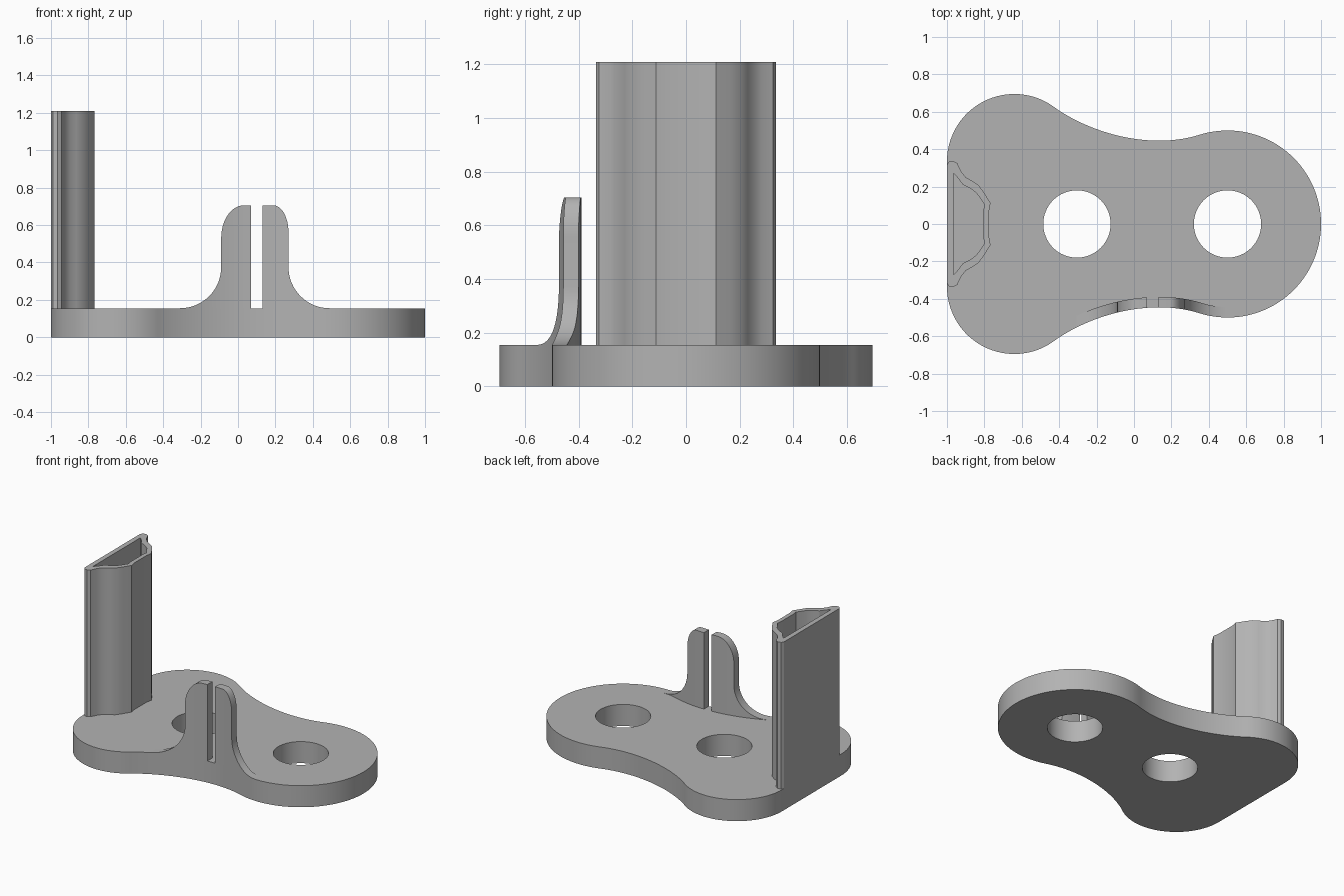
import bpy, bmesh
from math import sin, cos, pi, radians
from mathutils import Vector
from mathutils.geometry import interpolate_bezier

cube = bpy.data.objects.get("Cube")
if cube:
    bpy.data.objects.remove(cube)

GREY = (0.45, 0.45, 0.45, 1)
grey = bpy.data.materials.new("grey plastic")
grey.use_nodes = True
grey.diffuse_color = GREY
grey.node_tree.nodes["Principled BSDF"].inputs["Base Color"].default_value = GREY

BASE = 0.155


def arc(cx, cy, rx, ry, start, end, n):
    angles = [radians(start + (end - start) * i / n) for i in range(n + 1)]
    return [(cx + rx * cos(a), cy + ry * sin(a)) for a in angles]


def mirror_y(points):
    return [(x, -y) for x, y in reversed(points)]


def finish(obj):
    obj.data.materials.clear()
    obj.data.materials.append(grey)
    bpy.ops.object.select_all(action="DESELECT")
    obj.select_set(True)
    bpy.context.view_layer.objects.active = obj
    bpy.ops.object.shade_smooth_by_angle(angle=radians(25))


def extrude_loops(name, loops, z0, z1):
    """Fill closed outlines (inner loops become holes) and extrude them."""
    curve = bpy.data.curves.new(name, "CURVE")
    curve.dimensions = "2D"
    curve.fill_mode = "BOTH"
    curve.extrude = (z1 - z0) / 2
    for loop in loops:
        spline = curve.splines.new("POLY")
        spline.points.add(len(loop) - 1)
        for p, (x, y) in zip(spline.points, loop):
            p.co = (x, y, 0, 1)
        spline.use_cyclic_u = True
    temp = bpy.data.objects.new(name + " outline", curve)
    bpy.context.collection.objects.link(temp)
    mesh = bpy.data.meshes.new_from_object(
        temp.evaluated_get(bpy.context.evaluated_depsgraph_get()))
    bpy.data.objects.remove(temp)
    bm = bmesh.new()
    bm.from_mesh(mesh)
    bmesh.ops.remove_doubles(bm, verts=bm.verts, dist=0.0002)
    bmesh.ops.translate(bm, verts=bm.verts, vec=(0, 0, (z0 + z1) / 2))
    bmesh.ops.recalc_face_normals(bm, faces=bm.faces)
    bm.to_mesh(mesh)
    bm.free()
    obj = bpy.data.objects.new(name, mesh)
    bpy.context.collection.objects.link(obj)
    finish(obj)


# Base plate: two corner lobes, concave waists, one big round end, two holes
waist = [(p.x, p.y) for p in interpolate_bezier(
    Vector((-0.43, 0.627)), Vector((-0.23, 0.483)),
    Vector((0.09, 0.395)), Vector((0.35, 0.477)), 40)]
upper = arc(-0.64, 0.335, 0.36, 0.36, 180, 54.3, 32) + waist[1:-1] \
    + arc(0.5, 0, 0.5, 0.5, 107.5, 0, 36)
outline = upper + mirror_y(upper)[1:]
holes = [arc(cx, 0, 0.18, 0.18, 0, 360, 64)[:-1] for cx in (-0.305, 0.5)]
extrude_loops("base_plate", [outline] + holes, 0, BASE)

# Hollow post with a flat back and a stepped front
half_outer = [(-1, 0.315), (-0.99, 0.333), (-0.965, 0.336), (-0.945, 0.325),
              (-0.925, 0.282), (-0.9, 0.25), (-0.865, 0.23), (-0.83, 0.207),
              (-0.8, 0.165), (-0.767, 0.112), (-0.775, 0.07)]
half_inner = [(-0.965, 0.27), (-0.945, 0.25), (-0.915, 0.21), (-0.87, 0.187),
              (-0.84, 0.163), (-0.8, 0.105), (-0.805, 0.07)]
extrude_loops("hollow_post", [h + mirror_y(h) for h in (half_outer, half_inner)],
              BASE, 1.21)


# Split clip: a curved wall that follows the front waist of the plate
edge = sorted(p for p in upper if -0.6 < p[0] < 0.6)


def wall_y(x):
    for (xa, ya), (xb, yb) in zip(edge, edge[1:]):
        if xa <= x <= xb:
            slope = (yb - ya) / (xb - xa)
            outer = -(ya + slope * (x - xa))
            return outer, outer + 0.056 * (1 + slope * slope) ** 0.5


def clip_half(name, profile):
    """Build a wall from columns whose tops follow the (x, z) profile."""
    bm = bmesh.new()
    columns = []
    for x, z in profile:
        front, back = wall_y(x)
        columns.append([bm.verts.new(c) for c in (
            (x, front, BASE), (x, front, z), (x, back, z), (x, back, BASE))])
    for a, b in zip(columns, columns[1:]):
        vertical = abs(a[0].co.x - b[0].co.x) < 1e-5
        for i in ((1,) if vertical else range(4)):
            j = (i + 1) % 4
            bm.faces.new((a[i], a[j], b[j], b[i]))
    bm.faces.new(columns[0])
    bm.faces.new(columns[-1])
    bmesh.ops.remove_doubles(bm, verts=bm.verts, dist=1e-5)
    bmesh.ops.dissolve_degenerate(bm, edges=bm.edges, dist=1e-6)
    bmesh.ops.recalc_face_normals(bm, faces=bm.faces)
    mesh = bpy.data.meshes.new(name)
    bm.to_mesh(mesh)
    bm.free()
    obj = bpy.data.objects.new(name, mesh)
    bpy.context.collection.objects.link(obj)
    finish(obj)


right = arc(-0.31, 0.375, 0.22, 0.22, -90, 0, 16) \
    + arc(0.03, 0.53, 0.12, 0.175, 180, 90, 12) + [(0.07, 0.705)]
left = [(0.13, 0.705)] + arc(0.19, 0.56, 0.08, 0.145, 90, 0, 12) \
    + arc(0.49, 0.375, 0.22, 0.22, 180, 270, 16)
clip_half("right_clip_half", right)
clip_half("left_clip_half", left)
